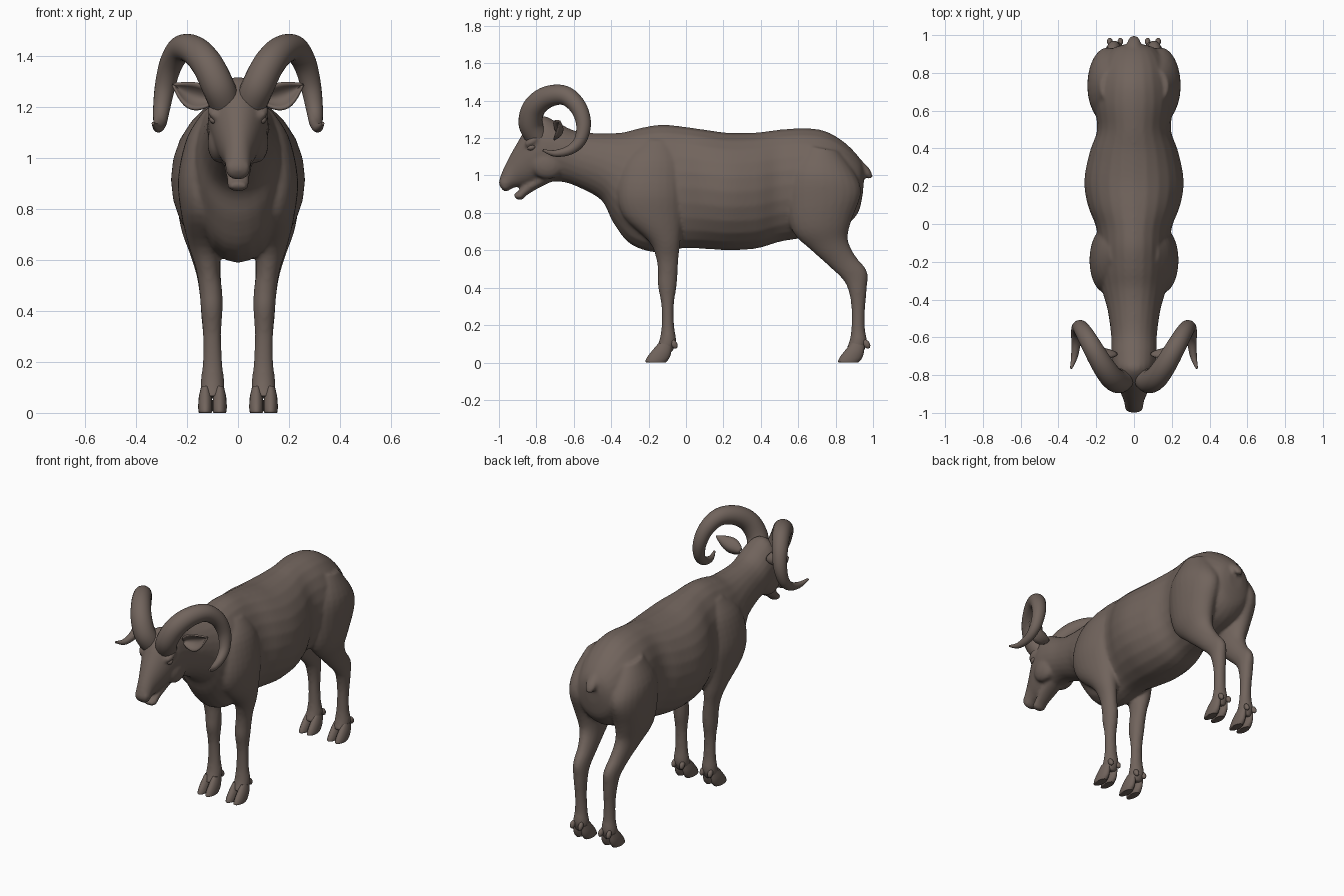
import bpy, bmesh, math
from mathutils import Vector, Matrix

cube = bpy.data.objects.get("Cube")
if cube:
    bpy.data.objects.remove(cube)

hide = bpy.data.materials.new("brown hide")
hide.use_nodes = True
hide.diffuse_color = (0.165, 0.127, 0.108, 1)
hide.node_tree.nodes["Principled BSDF"].inputs["Base Color"].default_value = hide.diffuse_color


def catmull(rows, steps):
    """Smoothly resample a list of equal-length tuples."""
    pts = [rows[0]] + list(rows) + [rows[-1]]
    out = []
    for i in range(len(rows) - 1):
        for k in range(steps):
            t = k / steps
            out.append([0.5 * (2 * b + (c - a) * t + (2 * a - 5 * b + 4 * c - d) * t * t
                               + (3 * b - a - 3 * c + d) * t ** 3)
                        for a, b, c, d in zip(*pts[i:i + 4])])
    return out + [list(rows[-1])]


def loft(bm, rows, side=1, dx=0, dy=0, steps=4, n=24):
    """Skin ellipses given as (y1, z1, y2, z2, half width, centre x)."""
    rings = []
    for y1, z1, y2, z2, hw, xc in catmull(rows, steps):
        ring = []
        for k in range(n):
            a = 2 * math.pi * k / n
            c = math.cos(a) / 2
            ring.append(bm.verts.new((side * (xc + dx + hw * math.sin(a)),
                                      dy + (y1 + y2) / 2 + (y1 - y2) * c,
                                      (z1 + z2) / 2 + (z1 - z2) * c)))
        rings.append(ring)
    for r, s in zip(rings, rings[1:]):
        for k in range(n):
            bm.faces.new((r[k], r[(k + 1) % n], s[(k + 1) % n], s[k]))
    bm.faces.new(rings[0])
    bm.faces.new(rings[-1])


def ball(bm, loc, size, tilt=0):
    m = Matrix.Translation(loc) @ Matrix.Rotation(tilt, 4, 'X') @ Matrix.Diagonal((*size, 1))
    bmesh.ops.create_uvsphere(bm, u_segments=16, v_segments=10, radius=1, matrix=m)


def finish(name, bm):
    bmesh.ops.recalc_face_normals(bm, faces=bm.faces)
    me = bpy.data.meshes.new(name)
    bm.to_mesh(me)
    bm.free()
    me.materials.append(hide)
    ob = bpy.data.objects.new(name, me)
    bpy.context.collection.objects.link(ob)
    smooth(ob)
    return ob


def smooth(ob, angle=50):
    bpy.ops.object.select_all(action='DESELECT')
    ob.select_set(True)
    bpy.context.view_layer.objects.active = ob
    bpy.ops.object.shade_smooth_by_angle(angle=math.radians(angle))


# Trunk, neck and head: top point, bottom point, half width
trunk = [(.955, 1.02, .945, .90, .05), (.93, 1.09, .92, .80, .12), (.85, 1.175, .85, .73, .175),
         (.75, 1.235, .74, .69, .20), (.64, 1.253, .62, .665, .21), (.50, 1.245, .50, .645, .195),
         (.38, 1.23, .38, .61, .235), (.23, 1.228, .23, .60, .263), (.10, 1.245, .10, .608, .245),
         (-.02, 1.262, -.02, .61, .20), (-.13, 1.272, -.16, .588, .19), (-.24, 1.255, -.30, .635, .185),
         (-.34, 1.23, -.39, .75, .165), (-.46, 1.225, -.45, .865, .14), (-.59, 1.238, -.57, .935, .122),
         (-.69, 1.285, -.66, .965, .12), (-.77, 1.318, -.75, .965, .115), (-.85, 1.255, -.80, .96, .10),
         (-.905, 1.17, -.85, .945, .078), (-.955, 1.08, -.885, .94, .058), (-.985, 1.015, -.92, .935, .05),
         (-1.0, .965, -.95, .918, .045), (-.995, .94, -.97, .912, .025)]
jaw = [(-.72, 1.04, -.70, .975, .06), (-.80, 1.0, -.78, .937, .055), (-.86, .955, -.85, .895, .046),
       (-.90, .915, -.88, .868, .042), (-.925, .899, -.91, .876, .03)]
tail = [(.90, 1.115, .89, 1.03, .03), (.945, 1.075, .92, 1.02, .037), (.985, 1.03, .95, 1.0, .034),
        (1.0, .99, .975, .98, .018)]

# Legs: front point, back point, half width, centre x
front_leg = [(-.23, 1.19, -.08, 1.19, .05, .08), (-.33, 1.08, -.03, 1.08, .075, .125),
             (-.365, .92, -.02, .92, .085, .15), (-.335, .78, -.02, .78, .08, .143),
             (-.20, .65, -.03, .65, .062, .13), (-.16, .56, -.04, .56, .046, .118),
             (-.15, .48, -.045, .48, .045, .107), (-.15, .41, -.05, .41, .043, .103),
             (-.132, .31, -.065, .31, .036, .102), (-.13, .2, -.064, .2, .038, .1),
             (-.142, .12, -.052, .11, .047, .1), (-.165, .065, -.075, .055, .045, .1)]
hind_leg = [(.64, 1.16, .82, 1.13, .07, .11), (.55, 1.02, .91, 1.0, .11, .13),
            (.535, .86, .935, .9, .105, .14), (.57, .70, .885, .76, .085, .14),
            (.67, .60, .865, .66, .062, .128), (.765, .515, .905, .57, .048, .115),
            (.845, .435, .967, .49, .042, .108), (.875, .36, .967, .40, .039, .105),
            (.885, .28, .957, .28, .034, .102), (.884, .18, .957, .18, .037, .1),
            (.875, .12, .968, .11, .046, .1), (.855, .065, .95, .055, .045, .1)]
toe = [(-.145, .105, -.075, .09, .018, 0), (-.175, .07, -.08, .05, .026, 0),
       (-.205, .032, -.09, .022, .028, 0), (-.217, .006, -.103, .006, .027, 0),
       (-.21, 0, -.108, 0, .024, 0)]

bm = bmesh.new()
for rows in (trunk, jaw, tail):
    loft(bm, [r + (0,) for r in rows])
for s in (1, -1):
    loft(bm, front_leg, s)
    loft(bm, hind_leg, s)
    # Brow ridges, cheeks and nostril wings
    ball(bm, (s * .088, -.82, 1.185), (.032, .05, .022), .6)
    ball(bm, (s * .075, -.74, 1.06), (.045, .09, .08))
    ball(bm, (s * .026, -.972, .962), (.022, .025, .025))
body = finish("body", bm)
remesh = body.modifiers.new("blend", 'REMESH')
remesh.mode = 'VOXEL'
remesh.voxel_size = .0095
remesh.use_smooth_shade = True
relax = body.modifiers.new("relax", 'SMOOTH')
relax.factor = .5
relax.iterations = 6

# Horn centre line: x, y, z, radius
horn = [(.05, -.80, 1.21, .062), (.078, -.832, 1.28, .064), (.12, -.81, 1.365, .062),
        (.17, -.74, 1.42, .058), (.222, -.65, 1.428, .052), (.262, -.58, 1.37, .046),
        (.286, -.548, 1.28, .04), (.30, -.565, 1.19, .033), (.306, -.62, 1.137, .026),
        (.315, -.70, 1.118, .018), (.333, -.765, 1.135, .006)]


def sweep(bm, rows, side, n=20):
    """Round tapering tube along a smooth path."""
    pts = catmull(rows, 6)
    rings = []
    for i, p in enumerate(pts):
        a, b = pts[max(i - 1, 0)], pts[min(i + 1, len(pts) - 1)]
        d = (Vector(b[:3]) - Vector(a[:3])).normalized()
        u = d.cross(Vector((1, .3, -.2))).normalized()
        v = d.cross(u)
        ring = []
        for k in range(n):
            t = 2 * math.pi * k / n
            q = Vector(p[:3]) + p[3] * (u * math.cos(t) + v * math.sin(t))
            ring.append(bm.verts.new((side * q.x, q.y, q.z)))
        rings.append(ring)
    for r, s in zip(rings, rings[1:]):
        for k in range(n):
            bm.faces.new((r[k], r[(k + 1) % n], s[(k + 1) % n], s[k]))
    bm.faces.new(rings[0])
    bm.faces.new(rings[-1])


def ear_mesh(bm, side, nu=12, nv=8):
    """Leaf-shaped cup opening toward the front."""
    root, tip = Vector((.095, -.69, 1.225)), Vector((.256, -.675, 1.288))
    up = Vector((-.4, 0, 1)).normalized()
    grid = []
    for i in range(nu + 1):
        t = i / nu
        w = .012 * (1 - t) + .043 * math.sin(math.pi * t ** .85) + .001
        row = []
        for j in range(nv + 1):
            c = 2 * j / nv - 1
            q = root.lerp(tip, t) + up * (w * c - .012 * math.sin(math.pi * t))
            q.y += .9 * w * (.5 - c * c)
            row.append(bm.verts.new((side * q.x, q.y, q.z)))
        grid.append(row)
    for r, s in zip(grid, grid[1:]):
        for j in range(nv):
            bm.faces.new((r[j], r[j + 1], s[j + 1], s[j]))


for s, label in ((1, "left"), (-1, "right")):
    bm = bmesh.new()
    sweep(bm, horn, s)
    finish("horn_" + label, bm)

    bm = bmesh.new()
    ear_mesh(bm, s)
    ear = finish("ear_" + label, bm)
    thick = ear.modifiers.new("thickness", 'SOLIDIFY')
    thick.thickness = .01
    thick.offset = 0

    bm = bmesh.new()
    ball(bm, (s * .092, -.825, 1.15), (.02, .024, .016), .3)
    finish("eye_" + label, bm)

    # Cloven hooves with dewclaws
    for part, dy in (("front", 0), ("hind", 1.03)):
        bm = bmesh.new()
        for off in (-.028, .028):
            loft(bm, toe, s, dx=.1 + off, dy=dy, n=16)
            ball(bm, (s * (.1 + off), dy - .064, .098), (.015, .017, .026), .5)
        finish(part + "_hoof_" + label, bm)
